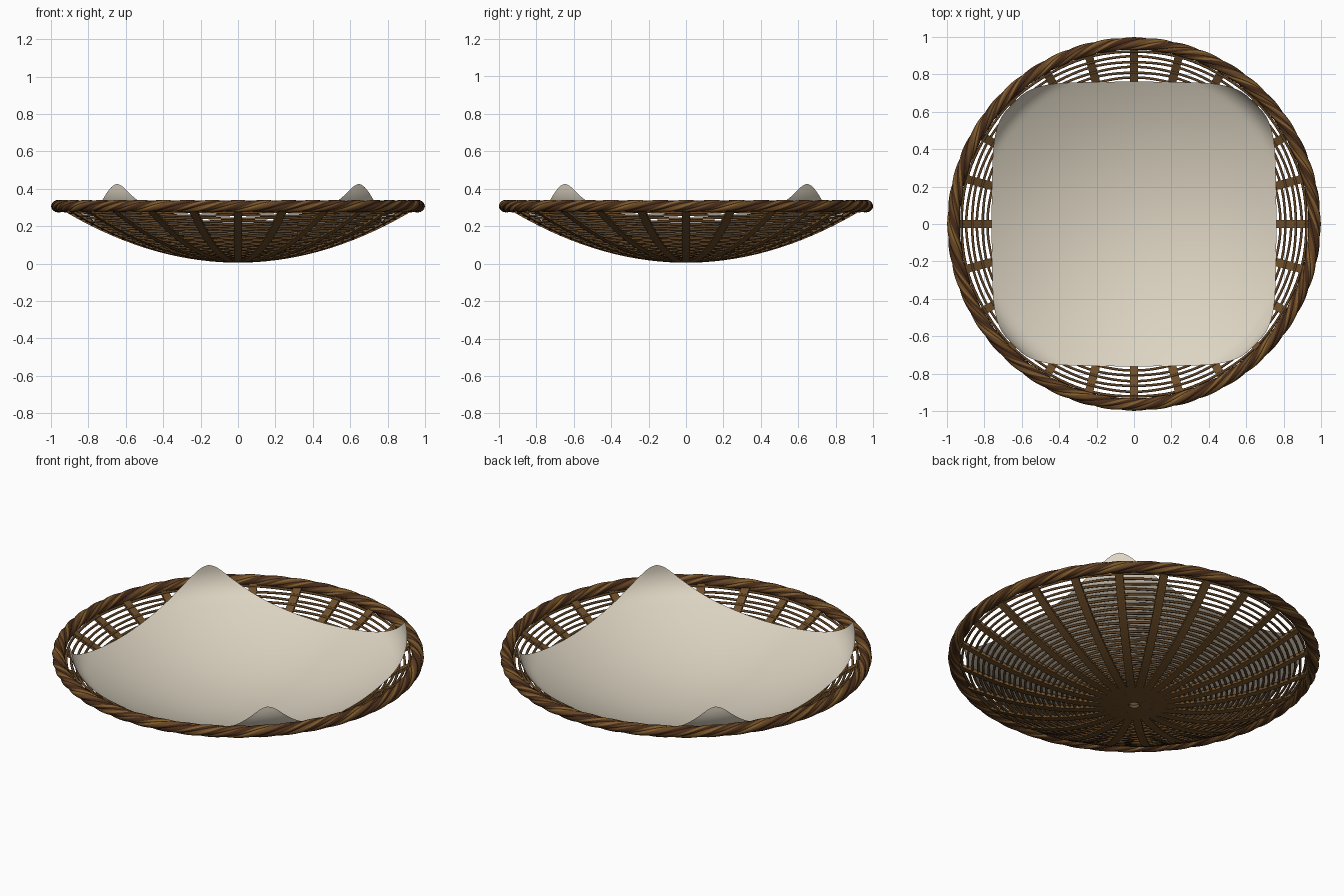
import bpy, bmesh, math
from math import sin, cos, pi, tau

cube = bpy.data.objects.get("Cube")
if cube:
    bpy.data.objects.remove(cube, do_unlink=True)


def material(name, rgb):
    lin = [c / 12.92 if c <= 0.04045 else ((c + 0.055) / 1.055) ** 2.4 for c in rgb]
    m = bpy.data.materials.new(name)
    m.use_nodes = True
    m.diffuse_color = (*lin, 1)
    bsdf = m.node_tree.nodes["Principled BSDF"]
    bsdf.inputs["Base Color"].default_value = (*lin, 1)
    bsdf.inputs["Roughness"].default_value = 0.8
    return m


LINEN = material("linen", (0.865, 0.83, 0.76))
SPOKE = material("spoke brown", (0.43, 0.305, 0.16))
WEAVER = material("weaver brown", (0.38, 0.265, 0.145))
DARK = material("dark bark", (0.28, 0.17, 0.10))
MID = material("mid bark", (0.40, 0.27, 0.14))
GOLD = material("golden straw", (0.50, 0.36, 0.17))

SPOKES = 24
RIM_R, RIM_Z = 0.964, 0.307


def bowl_z(r):
    return 0.013 + 0.289 * (r / 0.95) ** 2


def bowl_normal(r):
    slope = 2 * 0.289 * r / 0.95 ** 2
    n = math.hypot(slope, 1)
    return -slope / n, 1 / n


def finish(name, bm, mats, smooth):
    bmesh.ops.recalc_face_normals(bm, faces=bm.faces)
    mesh = bpy.data.meshes.new(name)
    bm.to_mesh(mesh)
    bm.free()
    for m in mats:
        mesh.materials.append(m)
    ob = bpy.data.objects.new(name, mesh)
    bpy.context.collection.objects.link(ob)
    bpy.ops.object.select_all(action="DESELECT")
    ob.select_set(True)
    bpy.context.view_layer.objects.active = ob
    bpy.ops.object.shade_smooth_by_angle(angle=math.radians(smooth))


def closed_tube(bm, steps, sides, point, colour=lambda j: 0):
    """Sweep a section round the z axis; point(angle, j) gives (radius, z)."""
    rings = []
    for i in range(steps):
        a = tau * i / steps
        ring = []
        for j in range(sides):
            r, z = point(a, j)
            ring.append(bm.verts.new((r * cos(a), r * sin(a), z)))
        rings.append(ring)
    for i in range(steps):
        p, q = rings[i], rings[(i + 1) % steps]
        for j in range(sides):
            k = (j + 1) % sides
            f = bm.faces.new((p[j], q[j], q[k], p[k]))
            f.material_index = colour(j)


# Flat spokes running from the small centre hole up to the rim
bm = bmesh.new()
half_w, half_t, cuts = 0.022, 0.008, 16
for s in range(SPOKES):
    a = tau * s / SPOKES
    prev = None
    for i in range(cuts + 1):
        r = 0.028 + (0.955 - 0.028) * i / cuts
        nr, nz = bowl_normal(r)
        ring = []
        for w, t in ((-1, -1), (1, -1), (1, 1), (-1, 1)):
            rr, z, y = r + nr * t * half_t, bowl_z(r) + nz * t * half_t, w * half_w
            ring.append(bm.verts.new((rr * cos(a) - y * sin(a), rr * sin(a) + y * cos(a), z)))
        if prev:
            for j in range(4):
                k = (j + 1) % 4
                bm.faces.new((prev[j], ring[j], ring[k], prev[k]))
        else:
            bm.faces.new(ring)
        prev = ring
    bm.faces.new(prev)
finish("spokes", bm, [SPOKE], 30)

# Round weavers rippling over the inside of the spokes, alternating ring by ring
bm = bmesh.new()
WEAVERS = 30
for n in range(WEAVERS):
    r0 = 0.105 + (0.925 - 0.105) * n / (WEAVERS - 1)
    nr, nz = bowl_normal(r0)
    phase = 1 if n % 2 else -1

    def weave(a, j):
        off = 0.003 + 0.0035 * phase * cos(a * SPOKES / 2)
        b = tau * j / 8
        u, v = 0.007 * cos(b), off + 0.007 * sin(b)
        return r0 + nz * u + nr * v, bowl_z(r0) - nr * u + nz * v

    closed_tube(bm, SPOKES * 6, 8, weave)
finish("weavers", bm, [WEAVER], 70)

# Rope rim: smooth streaked strands twisted round one another
bm = bmesh.new()
TURNS, SIDES = 11, 20
STREAKS = ((2, 1, 2, 0, 2, 1, 2, 2, 1, 0), (0, 0, 1, 0, 2, 0, 0, 1, 0, 2),
           (1, 2, 1, 0, 1, 2, 1, 2, 0, 1), (0, 1, 0, 2, 0, 0, 1, 0, 2, 0))
for s, streak in enumerate(STREAKS):
    def rope(a, j):
        h = TURNS * a + tau * s / len(STREAKS)
        b = tau * j / SIDES + h
        return (RIM_R + 0.0145 * cos(h) + 0.0205 * cos(b),
                RIM_Z + 0.0135 * sin(h) + 0.0195 * sin(b))

    closed_tube(bm, 360, SIDES, rope, lambda j: streak[j // 2])
finish("rope_rim", bm, [DARK, MID, GOLD], 60)

# Cloth: arc-length profile that follows the bowl, then turns up inside the rim
path, r, z, step = [(0.0, 0.034)], 0.0, 0.034, 0.002
bend = None
for i in range(1, 700):
    if r < 0.82:
        phi = math.atan(0.64 * r)
    else:
        bend = bend or (i, phi)
        t = min(1, (i - bend[0]) * step / 0.185)
        phi = bend[1] + (pi / 2 - bend[1]) * t
    r += step * cos(phi)
    z += step * sin(phi)
    path.append((r, z))


def drape(x, y):
    d = math.hypot(x, y)
    k = 1 / d if d > 1e-6 else 0
    if d > 1.03:                      # round off the raised tips
        d = 1.03 + 0.045 * math.tanh((d - 1.03) / 0.045)
    f = d / step
    i = int(f)
    (r0, z0), (r1, z1) = path[i], path[i + 1]
    rr, zz = r0 + (r1 - r0) * (f - i), z0 + (z1 - z0) * (f - i)
    return x * k * rr, y * k * rr, zz


bm = bmesh.new()
N, HALF, PULL = 72, 0.79, 0.022
bmesh.ops.create_grid(bm, x_segments=N, y_segments=N, size=1)
for v in bm.verts:
    x, y = v.co.x, v.co.y
    v.co = drape(HALF * x * (1 - PULL * y ** 8), HALF * y * (1 - PULL * x ** 8))
finish("cloth_liner", bm, [LINEN], 60)
